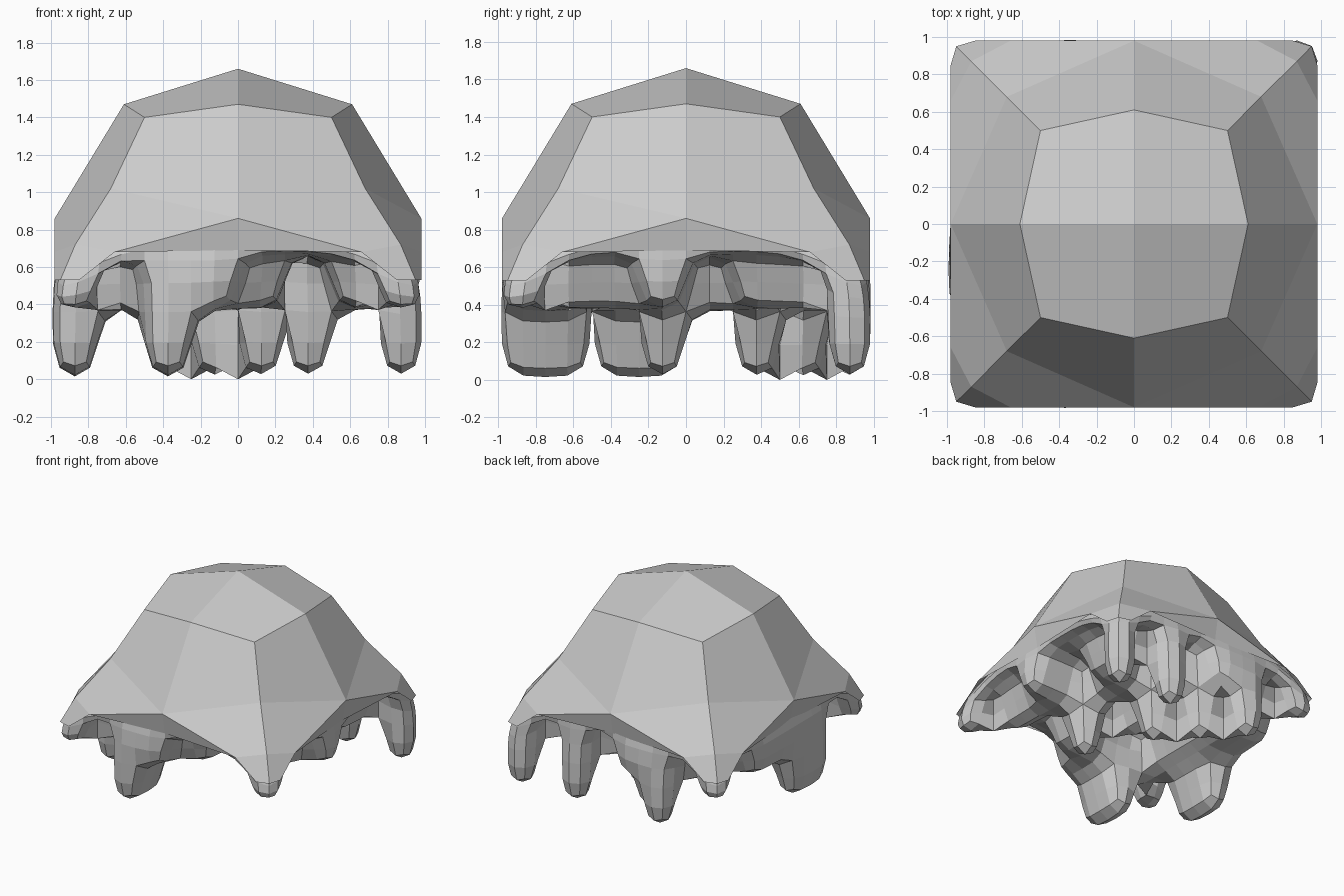
import bpy, bmesh

if "Cube" in bpy.data.objects:
    bpy.data.objects.remove(bpy.data.objects["Cube"])

# Underside plan, rows from front (y=-1) to back (y=1), columns from x=-1 to x=1
# '.' = hollow under the rim, 'M' = short hanging block, 'L' = long hanging strand
PLAN = ["M.LM...M",
        ".MLMM.M.",
        "LM..M.M.",
        "LM.M.LMM",
        "MM.M.M..",
        "MM..LMM.",
        ".MMLM.M.",
        "M.LM.L.L"]
LEVELS = [0.76, 0.67, 0.37, 0.0]
SPREAD = [0.93, 0.975, 0.995, 0.995]   # rim tucks in under the dome
DEPTH = {".": 1, "M": 2, "L": 3}
CELL = 0.25


def finish(bm, name):
    bmesh.ops.remove_doubles(bm, verts=bm.verts, dist=1e-4)
    bmesh.ops.recalc_face_normals(bm, faces=bm.faces)
    mesh = bpy.data.meshes.new(name)
    bm.to_mesh(mesh)
    bm.free()
    obj = bpy.data.objects.new(name, mesh)
    bpy.context.collection.objects.link(obj)
    return obj


# Faceted dome: one half-quarter of the panels, mirrored and turned four times
c, m, m2 = (0, 0, 1.66), (0, -0.61, 1.47), (0.61, 0, 1.47)
k, d, e = (0.5, -0.5, 1.4), (0.68, -0.68, 1.02), (0.87, -0.87, 0.72)
t, u, s = (0.95, -0.95, 0.53), (0.85, -0.98, 0.53), (0.66, -0.98, 0.68)
r, b = (0, -0.98, 0.86), (0, -0.95, 0.69)
panels = [(m, k, d, r), (d, e, s, r), (e, t, u, s), (r, s, b)]

bm = bmesh.new()
for turn in range(4):
    def place(p, flip):
        x, y, z = (-p[0] if flip else p[0]), p[1], p[2]
        for _ in range(turn):
            x, y = -y, x
        return bm.verts.new((x, y, z))
    bm.faces.new([place(p, False) for p in (c, m, k, m2)])
    for panel in panels:
        for flip in (False, True):
            bm.faces.new([place(p, flip) for p in panel])
finish(bm, "dome")


# Underside blocks and strands: outer faces of a stepped block layout, rounded once
def depth(i, j):
    return DEPTH[PLAN[j][i]] if 0 <= i < 8 and 0 <= j < 8 else 0


bm = bmesh.new()
cache = {}


def vert(i, j, level):
    key = (i, j, level)
    if key not in cache:
        x, y, z = -1 + i * CELL, -1 + j * CELL, LEVELS[level]
        edge = SPREAD[level]
        x, y = max(-edge, min(edge, x)), max(-edge, min(edge, y))
        if level < 2:                      # rim droops toward the corners
            z -= 0.22 * max(0, abs(x * y) - 0.5) / 0.5
        cache[key] = bm.verts.new((x, y, z))
    return cache[key]


for j in range(8):
    for i in range(8):
        n = depth(i, j)
        ring = [(i, j), (i + 1, j), (i + 1, j + 1), (i, j + 1)]
        bm.faces.new([vert(*p, n) for p in ring])
        for side, (dx, dy) in enumerate([(0, -1), (1, 0), (0, 1), (-1, 0)]):
            p, q = ring[side], ring[(side + 1) % 4]
            for level in range(depth(i + dx, j + dy), n):
                bm.faces.new([vert(*p, level), vert(*q, level),
                              vert(*q, level + 1), vert(*p, level + 1)])

strands = finish(bm, "hanging_strands")
mod = strands.modifiers.new("rounding", "SUBSURF")
mod.levels = mod.render_levels = 1
